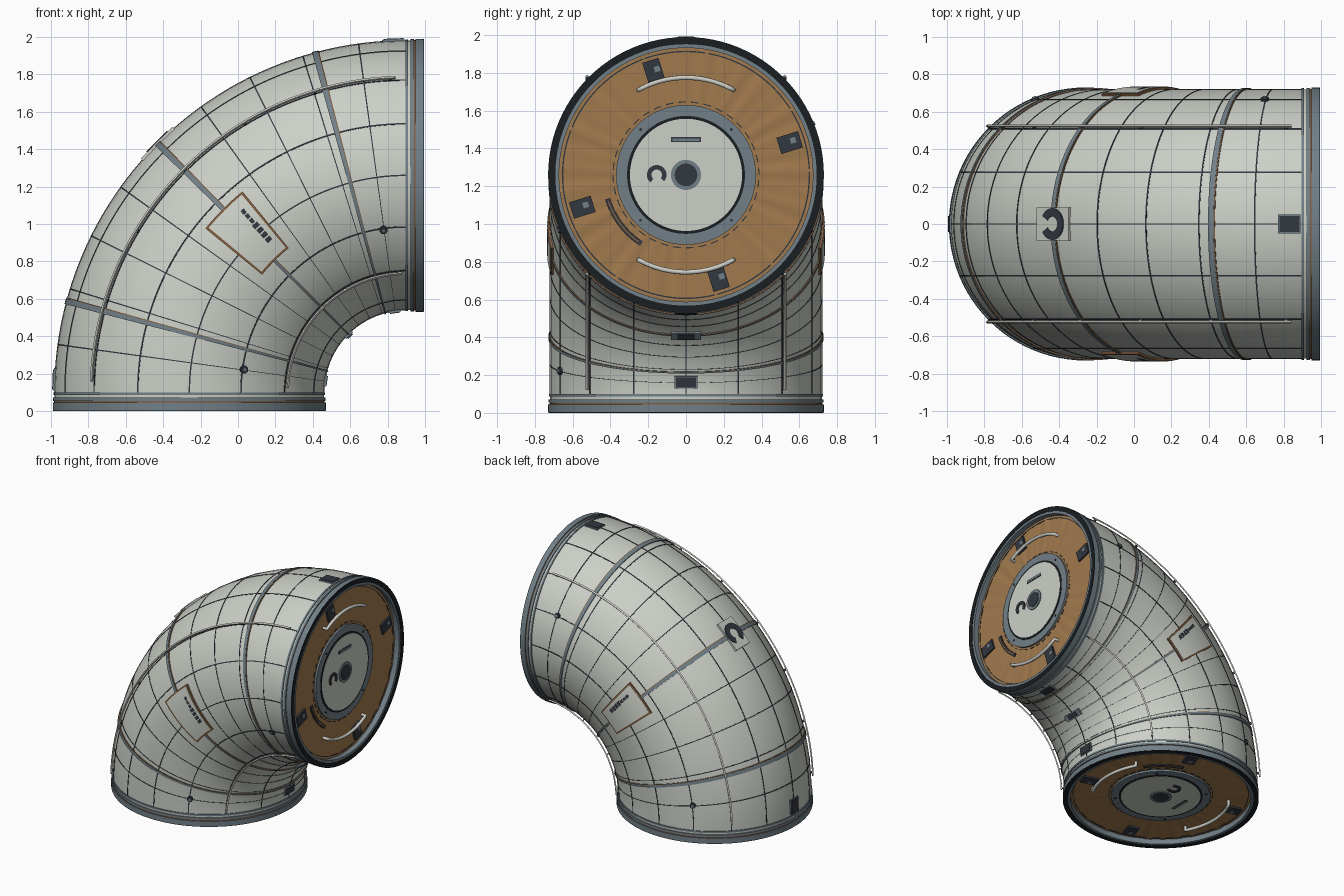
import bpy, bmesh, math
from mathutils import Vector

if "Cube" in bpy.data.objects:
    bpy.data.objects.remove(bpy.data.objects["Cube"])
rad, sin, cos, pi = math.radians, math.sin, math.cos, math.pi


def material(name, rgb):
    m = bpy.data.materials.new(name)
    m.diffuse_color = (*rgb, 1)
    m.use_nodes = True
    m.node_tree.nodes["Principled BSDF"].inputs["Base Color"].default_value = m.diffuse_color
    return m


BODY = material("pale hull", (0.60, 0.63, 0.57))
STEEL = material("blue steel", (0.165, 0.215, 0.245))
DARK = material("charcoal", (0.032, 0.038, 0.05))
BLACK = material("black rubber", (0.010, 0.013, 0.016))
TAN = material("tan fabric", (0.36, 0.195, 0.075))
TRIM = material("copper trim", (0.22, 0.11, 0.05))
RAIL = material("light rail", (0.62, 0.62, 0.58))

CX, CZ, R, TUBE = 0.9, 0.1, 1.16, 0.72   # bend centre, bend radius, tube radius


def block(name, mat, f, a, b, c, na=1, nb=1, closed=False):
    """Solid from a mapped parameter box; closed wraps round in a."""
    bm = bmesh.new()
    n = na if closed else na + 1
    g = [[[bm.verts.new(f(a[0] + (a[1] - a[0]) * i / na, b[0] + (b[1] - b[0]) * j / nb, ck))
           for j in range(nb + 1)] for i in range(n)] for ck in c]
    for i in range(na):
        k = (i + 1) % n
        for j in range(nb):
            for s in g:
                bm.faces.new((s[i][j], s[k][j], s[k][j + 1], s[i][j + 1]))
        for j in (0, nb):
            bm.faces.new((g[0][i][j], g[0][k][j], g[1][k][j], g[1][i][j]))
    if not closed:
        for i in (0, na):
            for j in range(nb):
                bm.faces.new((g[0][i][j], g[0][i][j + 1], g[1][i][j + 1], g[1][i][j]))
    bmesh.ops.remove_doubles(bm, verts=bm.verts, dist=1e-6)
    bmesh.ops.recalc_face_normals(bm, faces=bm.faces)
    me = bpy.data.meshes.new(name)
    bm.to_mesh(me)
    bm.free()
    me.materials.append(mat)
    ob = bpy.data.objects.new(name, me)
    bpy.context.collection.objects.link(ob)
    return ob


def bend(v, t, r):
    """v: angle round the tube (0 outer, 90 front), t: angle along the bend."""
    v, t = rad(v), rad(t)
    d = R + r * cos(v)
    return Vector((CX - d * cos(t), -r * sin(v), CZ + d * sin(t)))


def surface_frame(t, v):
    o = bend(v, t, TUBE)
    n = (o - bend(v, t, 0)).normalized()
    w = Vector((sin(rad(t)), 0, cos(rad(t))))
    return o, w.cross(n), w, n


def polar(fr):
    o, u, v, n = fr
    return lambda a, r, h: o + u * r * cos(rad(a)) + v * r * sin(rad(a)) + n * h


def flat(fr, x=0, y=0, rot=0):
    o, u, v, n = fr
    c, s = cos(rad(rot)), sin(rad(rot))
    return lambda a, b, h: o + u * (x + a * c - b * s) + v * (y + a * s + b * c) + n * h


def ring(name, mat, fr, r0, r1, n0, n1, seg=96):
    return block(name, mat, polar(fr), (0, 360), (r0, r1), (n0, n1), seg, 1, True)


def plate(name, mat, fr, x, y, sx, sy, n0, n1, rot=0):
    return block(name, mat, flat(fr, x, y, rot), (-sx / 2, sx / 2), (-sy / 2, sy / 2), (n0, n1))


# main curved hull
block("hull", BODY, bend, (0, 360), (0, 90), (0.69, TUBE), 96, 60, True)

# wide clamp bands with copper edge, then the thin cross seams
for t in (15, 45, 75):
    block("clamp_band", STEEL, bend, (0, 360), (t - .5, t + .42), (.71, .728), 96, 1, True)
    block("clamp_edge", TRIM, bend, (0, 360), (t + .42, t + .62), (.71, .726), 96, 1, True)
for k in range(-4, 5):
    if k:
        t = 45 + 9.3 * k
        block("cross_seam", DARK, bend, (0, 360), (t - .12, t + .12), (.71, .7225), 96, 1, True)

# lengthwise seams, with raised rails on the diagonals
for k in range(16):
    v = 22.5 * k
    block("long_seam", DARK, bend, (v - .3, v + .3), (0, 90), (.71, .7225), 1, 60)
for v in (45, 135, 225, 315):
    block("guide_rail", RAIL, bend, (v - .5, v + .5), (2, 88), (.737, .747), 1, 60)
    for i in range(7):
        t = 3 + 14 * i
        block("rail_post", DARK, bend, (v - .4, v + .4), (t - .3, t + .3), (.71, .738))

# access panels on both sides with small dark marker strips
for v, m in ((87.5, 1), (272.5, -1)):
    block("panel_frame", TRIM, bend, (v - 15.5, v + 15.5), (39.2, 50.8), (.71, .732), 10, 8)
    block("panel_face", BODY, bend, (v - 14.5, v + 14.5), (39.8, 50.2), (.71, .735), 10, 8)
    for i in range(7):
        a = v + m * (-8.5 + 2.6 * i)
        wd = .5 if i < 3 else .85
        block("panel_marker", DARK, bend, (a - 1, a + 1), (48 - wd, 48 + wd), (.73, .7365))

# small side knobs
for t in (8, 82):
    for v in (113, 293):
        fr = surface_frame(t, v)
        ring("knob_base", DARK, fr, 0, .022, -.01, .012, 20)
        ring("knob_cap", STEEL, fr, 0, .011, 0, .02, 16)

# dark pads near both ends, outer and inner side
for v, t, sx, sy in ((0, 2.1, .1, .12), (0, 87.9, .1, .12), (180, 8.2, .12, .065), (180, 81.8, .12, .065)):
    fr = surface_frame(t, v)
    plate("pad_rim", STEEL, fr, 0, 0, sx, sy, -.012, .008)
    plate("pad", DARK, fr, 0, 0, sx - .016, sy - .012, -.01, .013)

# open dark ring on a pale plate at the crown, small latch on the inside
fr = surface_frame(45, 0)
plate("crown_plate", BODY, fr, 0, 0, .175, .24, -.012, .009)
block("crown_ring", DARK, polar(fr), (-60, 240), (.04, .085), (0, .014), 36)
fr = surface_frame(45, 180)
plate("latch_plate", STEEL, fr, 0, 0, .16, .05, -.012, .012)
plate("latch", DARK, fr, 0, 0, .09, .036, 0, .018)


def handle(fr, mid):
    """Bent grab bar with feet."""
    p = polar(fr)
    pts = [p(mid - 29, .515, -.045)]
    pts += [p(mid - 29 + 58 * i / 20, .515, -.013) for i in range(21)]
    pts += [p(mid + 29, .515, -.045)]
    cu = bpy.data.curves.new("grab_bar", 'CURVE')
    cu.dimensions = '3D'
    cu.bevel_depth = .0125
    cu.bevel_resolution = 3
    cu.use_fill_caps = True
    s = cu.splines.new('POLY')
    s.points.add(len(pts) - 1)
    for q, c in zip(s.points, pts):
        q.co = (*c, 1)
    cu.materials.append(RAIL)
    bpy.context.collection.objects.link(bpy.data.objects.new("grab_bar", cu))


def end_cap(fr):
    # collar rings round the outside
    ring("hull_end", BODY, fr, .69, TUBE, -.1, -.04)
    ring("flange", STEEL, fr, .675, .73, -.045, -.004)
    ring("flange_gasket", TRIM, fr, .70, .7225, -.053, -.045)
    ring("collar_ring", STEEL, fr, .70, .728, -.072, -.055)
    ring("collar_ring", STEEL, fr, .70, .726, -.1, -.086)
    ring("lip_seal", BLACK, fr, .692, .729, -.02, 0)
    ring("inner_lip", STEEL, fr, .672, .693, -.06, -.003)
    # rippled fabric disc
    p = polar(fr)
    block("fabric_disc", TAN,
          lambda a, r, h: p(a, r, h + .0022 * r * (sin(rad(a) * 37) + sin(rad(a) * 23 + 1))),
          (0, 360), (.3, .68), (-.065, -.045), 288, 1, True)
    ring("fabric_seam", DARK, fr, .650, .657, -.06, -.0425)
    for i in range(36):
        block("stitch", DARK, p, (i * 10, i * 10 + 6), (.383, .389), (-.06, -.042), 2)
    # central hatch
    ring("hatch_frame", STEEL, fr, .30, .37, -.06, -.03)
    ring("hatch_gap", BLACK, fr, .29, .312, -.06, -.027)
    ring("hatch", BODY, fr, 0, .297, -.06, -.025)
    ring("hub_ring", STEEL, fr, .05, .08, -.04, -.018, 40)
    ring("hub", DARK, fr, 0, .06, -.04, -.014, 40)
    plate("hatch_slot", DARK, fr, 0, .187, .16, .026, -.04, -.0225)
    plate("hatch_slot_face", STEEL, fr, 0, .187, .145, .013, -.04, -.021)
    q = (fr[0] - fr[1] * .155, *fr[1:])
    block("hatch_latch", DARK, polar(q), (-40, 230), (.028, .052), (-.04, -.018), 24)
    for i in range(4):
        b = (p(45 + 90 * i, .34, 0), *fr[1:])
        ring("hatch_bolt", DARK, b, 0, .008, -.04, -.024, 10)
    # four pads, grab bars and a curved vent
    for i in range(4):
        a = 17.3 + 90 * i
        x, y = .575 * cos(rad(a)), .575 * sin(rad(a))
        plate("face_pad", DARK, fr, x, y, .12, .09, -.06, -.03, a if i % 2 == 0 else a - 0)
        plate("face_pad_tab", STEEL, fr, x + .018, y + .012, .03, .03, -.04, -.027, a)
    handle(fr, 90)
    handle(fr, 270)
    block("curved_vent", DARK, p, (197, 237), (.42, .448), (-.06, -.036), 20)
    block("curved_vent_core", TRIM, p, (199, 235), (.430, .438), (-.05, -.034), 20)


# side end and bottom end
Y = Vector((0, 1, 0))
X = Vector((1, 0, 0))
Z = Vector((0, 0, 1))
end_cap((Vector((.995, 0, 1.26)), Y, Z, X))
end_cap((Vector((-.26, 0, 0)), -Y, -X, -Z))

# smooth shading with sharp edges kept
meshes = [o for o in bpy.data.objects if o.type == 'MESH']
for o in bpy.data.objects:
    o.select_set(o.type == 'MESH')
bpy.context.view_layer.objects.active = meshes[0]
bpy.ops.object.shade_smooth_by_angle(angle=rad(35))
